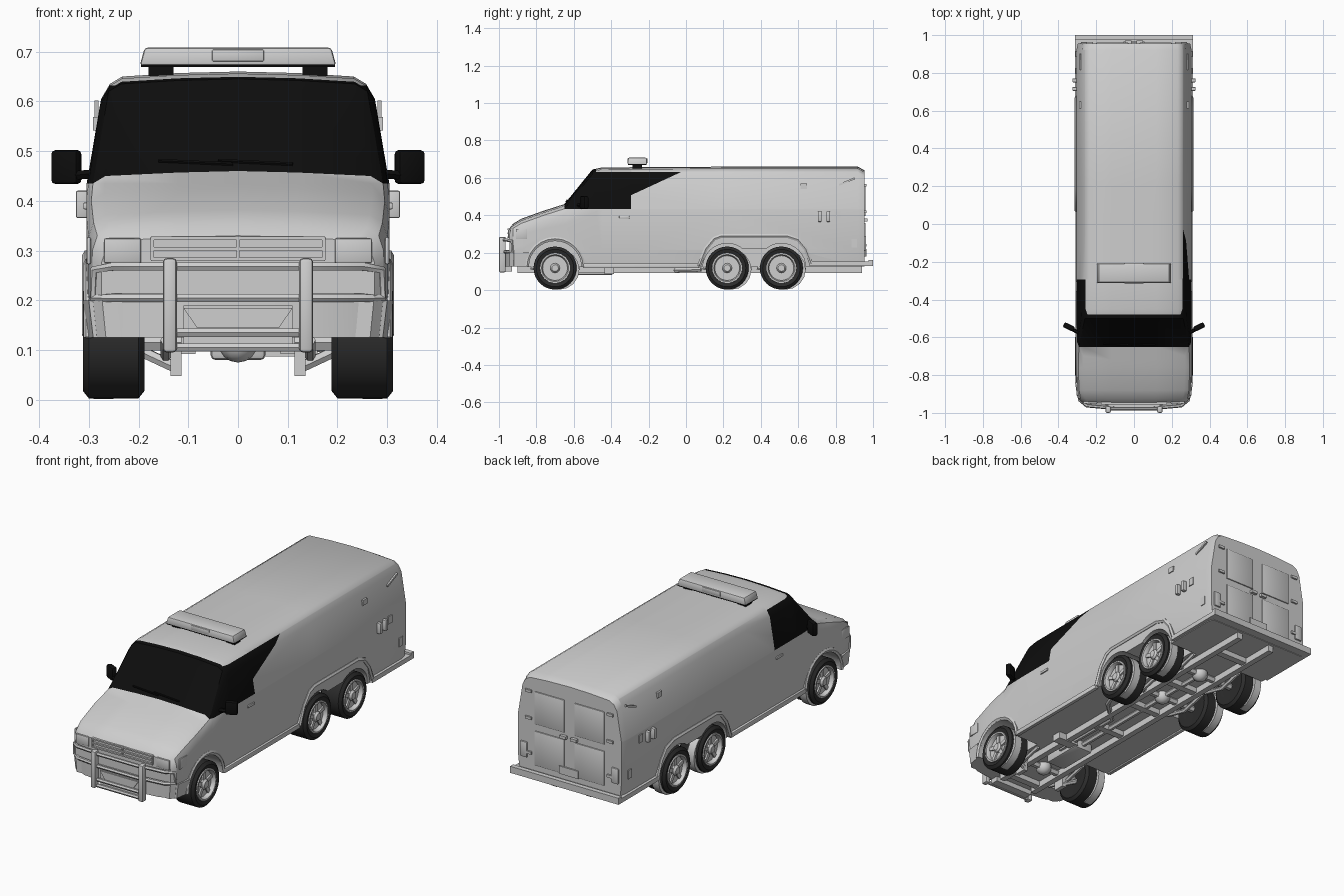
import bpy, bmesh, math
from mathutils import Matrix, Vector

if "Cube" in bpy.data.objects:
    bpy.data.objects.remove(bpy.data.objects["Cube"])


def material(name, value):
    m = bpy.data.materials.new(name)
    m.use_nodes = True
    col = (value, value, value, 1)
    m.diffuse_color = col
    m.node_tree.nodes["Principled BSDF"].inputs["Base Color"].default_value = col
    return m


GREY = material("light grey paint", 0.62)
BLACK = material("black glass", 0.004)
RUBBER = material("dark rubber", 0.025)


def finish(ob, mats, smooth=True):
    for m in mats:
        ob.data.materials.append(m)
    bpy.ops.object.select_all(action="DESELECT")
    ob.select_set(True)
    bpy.context.view_layer.objects.active = ob
    if smooth:
        bpy.ops.object.shade_smooth_by_angle(angle=math.radians(32))
    return ob


def from_bm(name, bm, mats, smooth=True):
    bmesh.ops.recalc_face_normals(bm, faces=bm.faces[:])
    me = bpy.data.meshes.new(name)
    bm.to_mesh(me)
    bm.free()
    ob = bpy.data.objects.new(name, me)
    bpy.context.collection.objects.link(ob)
    return finish(ob, mats, smooth)


def box(name, loc, size, mat=GREY, rot=(0, 0, 0), bevel=0.0, taper=1.0):
    bm = bmesh.new()
    bmesh.ops.create_cube(bm, size=1)
    for v in bm.verts:
        if v.co.z > 0:
            v.co.x *= taper
            v.co.y *= taper
        v.co = Vector(a * b for a, b in zip(v.co, size))
    if bevel:
        bmesh.ops.bevel(bm, geom=bm.edges[:], offset=bevel, segments=2, affect="EDGES", profile=0.5)
    ob = from_bm(name, bm, [mat])
    ob.location, ob.rotation_euler = loc, rot
    return ob


def prism(name, plan, z0, z1, mat=GREY, low_scale=1.0):
    """Upright prism over a half plan that is mirrored in x."""
    ring = plan + [(-x, y) for x, y in reversed(plan)]
    bm = bmesh.new()
    low = [bm.verts.new((x * low_scale, y, z0)) for x, y in ring]
    top = [bm.verts.new((x, y, z1)) for x, y in ring]
    bm.faces.new(low)
    bm.faces.new(top)
    for i in range(len(ring)):
        j = (i + 1) % len(ring)
        bm.faces.new((low[i], low[j], top[j], top[i]))
    return from_bm(name, bm, [mat])


def tube(name, pts, r, mat=GREY):
    cu = bpy.data.curves.new(name, "CURVE")
    cu.dimensions = "3D"
    cu.bevel_depth, cu.bevel_resolution, cu.use_fill_caps = r, 1, True
    sp = cu.splines.new("POLY")
    sp.points.add(len(pts) - 1)
    for p, co in zip(sp.points, pts):
        p.co = (*co, 1)
    ob = bpy.data.objects.new(name, cu)
    bpy.context.collection.objects.link(ob)
    finish(ob, [mat], False)
    bpy.ops.object.convert(target="MESH")
    bpy.ops.object.shade_smooth_by_angle(angle=math.radians(50))
    return ob


def lathe(name, profile, y, z, s, mat, steps=32):
    """Turn (x, radius) points about the wheel axis."""
    bm = bmesh.new()
    vs = [bm.verts.new((s * x, 0, r)) for x, r in profile]
    es = [bm.edges.new(p) for p in zip(vs, vs[1:])]
    bmesh.ops.spin(bm, geom=vs + es, cent=(0, 0, 0), axis=(1, 0, 0), angle=2 * math.pi, steps=steps)
    bmesh.ops.remove_doubles(bm, verts=bm.verts[:], dist=1e-5)
    bmesh.ops.translate(bm, verts=bm.verts[:], vec=(0, y, z))
    return from_bm(name, bm, [mat])


# Body shell lofted along y from (y, width factor, top height)
STATIONS = [(-.945, .9, .32), (-.925, .96, .345), (-.88, .985, .372), (-.76, 1, .415), (-.65, 1, .45),
            (-.5, 1, .635), (-.45, 1, .646), (.2, 1, .65), (.92, 1, .65), (.955, .975, .63)]
FLOOR = .125


def half_section(k, top):
    belt = min(.43, FLOOR + .7 * (top - FLOOR))
    def wide(z):
        return k * (.305 - .17 * max(0, z - .43))
    return [(.295 * k, FLOOR), (k * .305, FLOOR + .09), (wide(belt), belt), (wide(top - .045), top - .045),
            (wide(top) - .01, top - .015), (wide(top) - .035, top), (.12, top + .007), (0, top + .01)]


bm = bmesh.new()
rings = []
for y, k, top in STATIONS:
    half = half_section(k, top)
    full = half + [(-x, z) for x, z in reversed(half[:-1])]
    rings.append([bm.verts.new((x, y, z)) for x, z in full])
for a, b in zip(rings, rings[1:]):
    for i in range(len(a)):
        j = (i + 1) % len(a)
        bm.faces.new((a[i], a[j], b[j], b[i]))
bm.faces.new(rings[0])
bm.faces.new(rings[-1])

# Cut the glass outline into the shell, then colour it by position
slope = Vector((0, -.125, .27))
for co, no in (((0, 0, .435), (0, 0, 1)), ((0, 0, .632), (0, 0, 1)), ((0, -.48, 0), (0, 1, 0)),
               ((0, -.295, 0), (0, 1, 0)), ((0, -.295, .507), slope)):
    bmesh.ops.bisect_plane(bm, geom=bm.verts[:] + bm.edges[:] + bm.faces[:], dist=1e-5, plane_co=co, plane_no=no)
for f in bm.faces:
    c = f.calc_center_median()
    windscreen = -.65 < c.y < -.48 and c.z > .435
    side = -.48 < c.y < -.295 and .435 < c.z < .632 and abs(c.x) > .2
    rear_corner = c.x > .2 and -.295 < c.y < 0 and c.z < .632 and (c - Vector((0, -.295, .507))).dot(slope) > 0
    f.material_index = int(windscreen or side or rear_corner)
body = from_bm("van_body", bm, [GREY, BLACK])

# Wheel arches
WHEELS = (-.70, .22, .51)
cutters = []
for s in (1, -1):
    for y, r in zip(WHEELS, (.142, .13, .13)):
        cutters.append(lathe("arch_cutter", [(.16, 0), (.16, r), (.4, r), (.4, 0)], y, .12, s, GREY))
    cutters.append(box("arch_cutter", (s * .281, .365, .14), (.24, .2, .16)))
for c in cutters:
    c.hide_render = True
    mod = body.modifiers.new("arch", "BOOLEAN")
    mod.operation, mod.solver, mod.object = "DIFFERENCE", "EXACT", c
bpy.ops.object.select_all(action="DESELECT")
bpy.context.view_layer.objects.active = body
body.select_set(True)
for mod in list(body.modifiers):
    if mod.type == "BOOLEAN":
        bpy.ops.object.modifier_apply(modifier=mod.name)
for c in cutters:
    bpy.data.objects.remove(c)
bpy.ops.object.shade_smooth_by_angle(angle=math.radians(32))

for s in (1, -1):
    # Wheels: tyre, rim, spokes, hub and inner drum
    for y in WHEELS:
        lathe("tyre", [(.275, 0), (.275, .07), (.305, .076), (.312, .1), (.3, .115), (.2, .115), (.188, .1),
                       (.188, .06), (.2, 0)], y, .118, s, RUBBER)
        lathe("rim", [(.278, .066), (.3, .066), (.312, .072), (.312, .08), (.3, .082)], y, .118, s, GREY)
        lathe("hub", [(.276, .026), (.3, .026), (.31, .018), (.31, 0)], y, .118, s, GREY, 12)
        lathe("inner_drum", [(.25, 0), (.25, .108), (.29, .108), (.29, 0)], y + .022, .11, s, GREY, 16)
        for i in range(5):
            a = i * math.tau / 5
            box("spoke", (s * .291, y - .045 * math.sin(a), .118 + .045 * math.cos(a)), (.014, .019, .055), rot=(a, 0, 0))
    # Arch lips and sills
    lip = [(s * .3, -.7 + .15 * math.cos(a), .125 + .15 * math.sin(a)) for a in [math.pi * i / 12 for i in range(13)]]
    tube("front_arch_lip", lip, .011)
    tube("rear_arch_lip", [(s * .302, y, z) for y, z in ((.07, .13), (.105, .22), (.15, .275), (.19, .29),
                                                      (.54, .29), (.6, .27), (.64, .22), (.67, .14))], .012)
    box("sill", (s * .299, -.24, .13), (.02, .62, .025), bevel=.004)
    # Door mirror
    box("mirror", (s * .345, -.545, .468), (.06, .028, .068), BLACK, (0, 0, s * .45), .008)
    tube("mirror_arm", [(s * .285, -.58, .455), (s * .34, -.55, .45)], .01, BLACK)
    # Lamps, handles and side fittings
    box("headlamp", (s * .232, -.945, .3), (.075, .012, .05), bevel=.004)
    box("side_lamp", (s * .3, -.88, .3), (.008, .06, .055), bevel=.003)
    box("door_handle", (s * .306, -.33, .39), (.01, .055, .014), bevel=.003)
    for y in (.715, .76):
        box("side_bracket", (s * .312, y, .393), (.028, .02, .055), bevel=.004)
    box("side_latch", (s * .304, .81, .4), (.012, .03, .04))
    box("upper_marker", (s * .286, .63, .555), (.01, .035, .028))
    box("lower_marker", (s * .304, .9, .25), (.01, .03, .045))
    box("vent_strip", (s * .284, .86, .58), (.008, .09, .01), rot=(.4, 0, 0))
    # Rear doors
    box("rear_door_panel", (s * .115, .956, .48), (.17, .009, .17), bevel=.003)
    box("rear_lower_panel", (s * .115, .956, .27), (.17, .009, .18), bevel=.003)
    box("rear_lamp", (s * .262, .956, .25), (.04, .014, .08), bevel=.004)
    box("rear_handle", (s * .03, .962, .375), (.035, .018, .015))
    for z in (.24, .42, .56):
        box("rear_hinge", (s * .235, .958, z), (.035, .012, .014))
    # Bull bar uprights and side hoops
    box("bull_bar_post", (s * .137, -.982, .19), (.028, .036, .19), bevel=.008)
    tube("bull_bar_hoop", [(s * .137, -.972, .268), (s * .25, -.962, .268), (s * .288, -.93, .262),
                           (s * .29, -.925, .205), (s * .25, -.955, .205), (s * .137, -.968, .205)], .0095)
    # Chassis rail, springs and front links
    box("chassis_rail", (s * .1, .02, .112), (.03, 1.84, .04))
    for y in WHEELS:
        tube("leaf_spring", [(s * .145, y - .13, .12), (s * .145, y, .088), (s * .145, y + .13, .12)], .011)
    box("front_link", (s * .125, -.72, .075), (.022, .06, .055))
    tube("steering_arm", [(s * .125, -.7, .065), (s * .2, -.68, .1)], .012)
    # Roof bar feet and wipers
    box("light_bar_foot", (s * .155, -.26, .662), (.05, .05, .022), BLACK)
    tube("wiper", [(s * .06 + .05, -.64, .474), (s * .06 - .1, -.635, .481)], .004, BLACK)

# Grille
for z in (.283, .304, .325):
    box("grille_slat", (0, -.948, z), (.35, .014, .007))
for x in (-.172, 0, .172):
    box("grille_upright", (x, -.947, .304), (.007, .012, .045))

# Front bumper, skid plate and bull bar rails
prism("front_bumper", [(.1, -.968), (.22, -.955), (.3, -.92), (.312, -.84), (.28, -.84), (.25, -.9)], .125, .2, low_scale=.97)
prism("skid_plate", [(.11, -.972), (.11, -.93)], .1, .19)
prism("skid_inset", [(.11, -.978), (.11, -.97)], .145, .185, low_scale=.75)
for z in (.268, .205, .135, .105):
    tube("bull_bar_rail", [(-.137, -.978, z), (.137, -.978, z)], .0095)

# Rear step
prism("rear_step", [(.312, .66), (.312, 1.0)], .128, .152)
prism("rear_step_lip", [(.312, .975), (.312, 1.0)], .15, .162)
box("number_plate", (0, .962, .2), (.11, .008, .04))

# Roof light bar
box("light_bar_base", (0, -.26, .673), (.39, .1, .008), BLACK)
box("light_bar", (0, -.26, .69), (.395, .105, .036), bevel=.006, taper=.95)
box("light_bar_centre", (0, -.26, .692), (.105, .108, .024), bevel=.003)

# Running gear
for y in WHEELS:
    tube("axle", [(-.26, y, .115), (.26, y, .115)], .018)
    bm = bmesh.new()
    bmesh.ops.create_uvsphere(bm, u_segments=12, v_segments=8, radius=.04, matrix=Matrix.Translation((0, y, .115)))
    from_bm("differential", bm, [GREY])
tube("drive_shaft", [(0, -.4, .11), (0, .51, .112)], .013)
tube("exhaust", [(.06, -.5, .11), (.06, -.1, .105), (.17, .0, .108), (.2, .08, .11)], .013)
box("gearbox", (0, -.5, .11), (.11, .22, .06), bevel=.01)
box("transfer_box", (.1, -.41, .105), (.12, .05, .035))
for y in (-.85, -.2, .08, .365, .75):
    box("cross_member", (0, y, .113), (.2, .035, .03))
